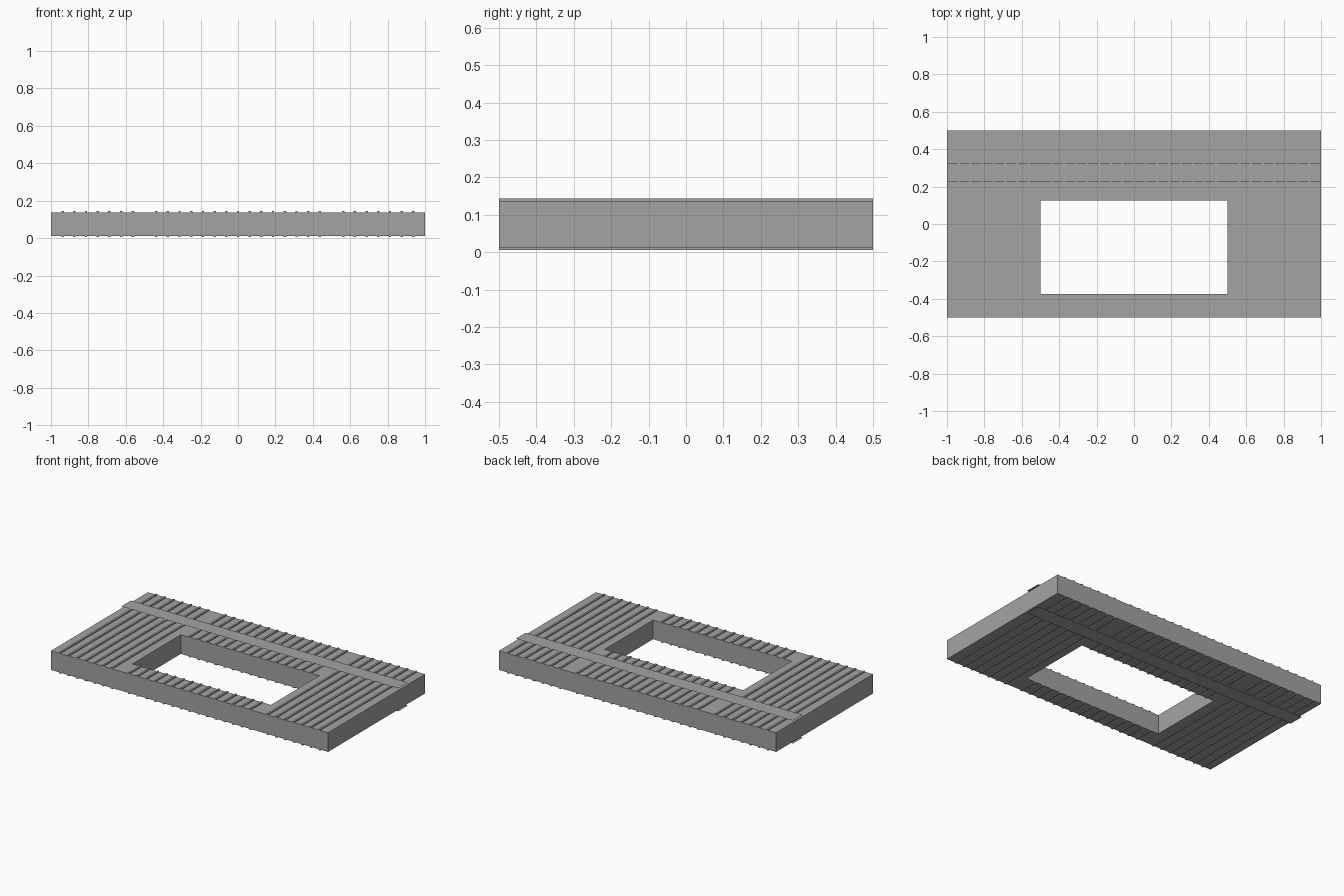
import bpy, bmesh

if "Cube" in bpy.data.objects:
    bpy.data.objects.remove(bpy.data.objects["Cube"])

MID = 0.075                      # mid height; the model mirrors about it
HALF = 0.0625                    # half thickness of the slab
HOLE = (-0.5, 0.5, -0.375, 0.125)  # x0, x1, y0, y1

grey = bpy.data.materials.new("mid_grey")
grey.diffuse_color = (0.37, 0.37, 0.37, 1)
grey.use_nodes = True
grey.node_tree.nodes["Principled BSDF"].inputs["Base Color"].default_value = grey.diffuse_color


def finish(name, bm):
    mesh = bpy.data.meshes.new(name)
    bm.to_mesh(mesh)
    bm.free()
    mesh.materials.append(grey)
    obj = bpy.data.objects.new(name, mesh)
    bpy.context.collection.objects.link(obj)


def add_box(bm, x0, x1, y0, y1, z0, z1):
    verts = bmesh.ops.create_cube(bm, size=1)["verts"]
    for v in verts:
        v.co.x = x0 if v.co.x < 0 else x1
        v.co.y = y0 if v.co.y < 0 else y1
        v.co.z = z0 if v.co.z < 0 else z1


# Slab with a rectangular opening: a ring of quads joined top to bottom
def corners(x0, x1, y0, y1):
    return [(x0, y0), (x1, y0), (x1, y1), (x0, y1)]


bm = bmesh.new()
loops = []
for pts, z in ((corners(-1, 1, -0.5, 0.5), MID - HALF),
               (corners(-1, 1, -0.5, 0.5), MID + HALF),
               (corners(*HOLE), MID + HALF),
               (corners(*HOLE), MID - HALF)):
    loops.append([bm.verts.new((x, y, z)) for x, y in pts])
for k in range(4):
    a, b = loops[k], loops[(k + 1) % 4]
    for i in range(4):
        j = (i + 1) % 4
        bm.faces.new((a[i], a[j], b[j], b[i]))
bmesh.ops.recalc_face_normals(bm, faces=bm.faces)
finish("slab", bm)

# Narrow ribs across both faces, interrupted by the opening
R = 0.00625
for side, name in ((1, "top_ribs"), (-1, "bottom_ribs")):
    bm = bmesh.new()
    z = MID + side * HALF
    for i in range(-15, 16):
        if abs(i) == 8:          # no rib on the edge of the opening
            continue
        x = i / 16
        spans = [(-0.5, HOLE[2]), (HOLE[3], 0.5)] if abs(i) < 8 else [(-0.5, 0.5)]
        for y0, y1 in spans:
            add_box(bm, x - R, x + R, y0, y1, z - R, z + R)
    finish(name, bm)

# Thin strap sheets lying over the ribs
for side, name in ((1, "top_strap"), (-1, "bottom_strap")):
    bm = bmesh.new()
    pts = corners(-1, 1, 0.225, 0.325)
    if side < 0:
        pts.reverse()
    bm.faces.new([bm.verts.new((x, y, MID + side * 0.075)) for x, y in pts])
    finish(name, bm)
